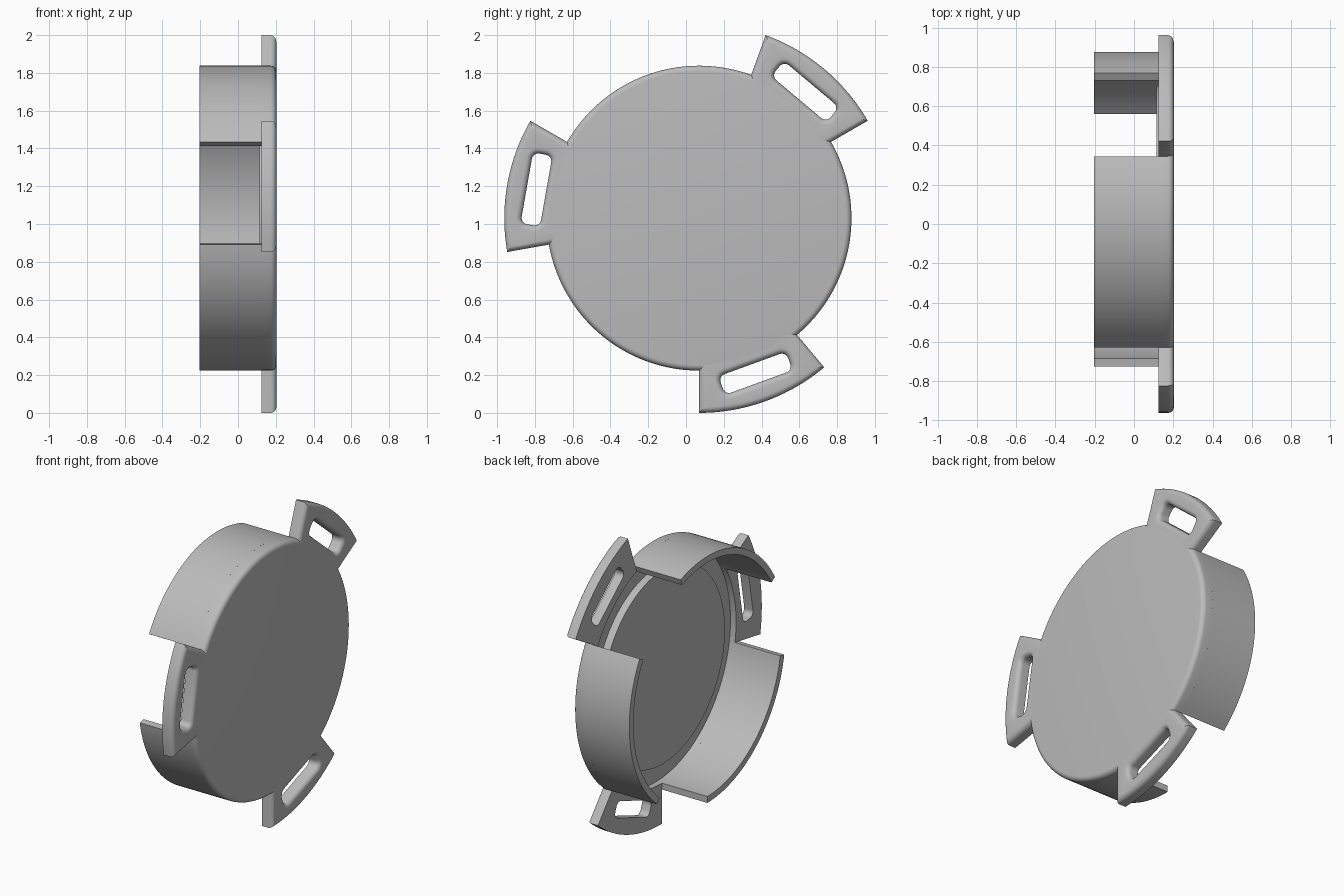
import bpy, bmesh, math

cube = bpy.data.objects.get("Cube")
if cube:
    bpy.data.objects.remove(cube, do_unlink=True)

# Shared dimensions: the lid axis runs along x
CY, CZ = 0.069, 1.031
FRONT, BACK, RIM = 0.203, -0.203, 0.125
R_TAB, R_OUT, R_IN, R_PLUG = 1.031, 0.807, 0.765, 0.635
FILLET = 0.03
TABS = (50, 170, 290)
STEPS = 6

grey = bpy.data.materials.new("plain grey")
grey.use_nodes = True
colour = (0.5, 0.5, 0.5, 1)
grey.diffuse_color = colour
grey.node_tree.nodes["Principled BSDF"].inputs["Base Color"].default_value = colour


def place(x, r, t, a):
    """Point at radius r and sideways offset t on the direction a."""
    return (x, CY + r * math.cos(a) - t * math.sin(a),
            CZ + r * math.sin(a) + t * math.cos(a))


def finish(bm, name):
    bmesh.ops.remove_doubles(bm, verts=bm.verts, dist=1e-5)
    bmesh.ops.recalc_face_normals(bm, faces=bm.faces)
    mesh = bpy.data.meshes.new(name)
    bm.to_mesh(mesh)
    bm.free()
    mesh.materials.append(grey)
    ob = bpy.data.objects.new(name, mesh)
    bpy.context.collection.objects.link(ob)
    bpy.ops.object.select_all(action='DESELECT')
    ob.select_set(True)
    bpy.context.view_layer.objects.active = ob
    bpy.ops.object.shade_smooth_by_angle(angle=math.radians(30))
    return ob


def bridge(bm, one, two):
    n = len(one)
    for i in range(n):
        j = (i + 1) % n
        bm.faces.new((one[i], one[j], two[j], two[i]))


def fillet_levels():
    """Inset and x position along the rounded front edge."""
    for i in range(STEPS + 1):
        q = math.pi / 2 * i / STEPS
        yield FILLET * (1 - math.cos(q)), FRONT - FILLET * (1 - math.sin(q))


# Round plate with raised inner plug, groove and rounded front edge
GROOVE = 0.165
profile = [(0, RIM - 0.01), (R_PLUG, RIM - 0.01), (R_PLUG, GROOVE),
           (R_IN, GROOVE), (R_IN, RIM), (R_OUT, RIM)]
profile += [(R_OUT - d, x) for d, x in fillet_levels()] + [(0, FRONT)]
bm = bmesh.new()
verts = [bm.verts.new(place(x, r, 0, 0)) for r, x in profile]
edges = [bm.edges.new(pair) for pair in zip(verts, verts[1:])]
bmesh.ops.spin(bm, geom=verts + edges, cent=(0, CY, CZ), axis=(1, 0, 0),
               angle=math.tau, steps=144, use_merge=False)
finish(bm, "round_plate")

# Three curved skirt walls between the tabs
for k, mid in enumerate(TABS):
    bm = bmesh.new()
    rings = []
    for i in range(41):
        a = math.radians(mid + 20 + 2 * i)
        rings.append([bm.verts.new(place(x, r, 0, a)) for x, r in
                      ((BACK, R_IN), (BACK, R_OUT), (RIM, R_OUT), (RIM, R_IN))])
    for one, two in zip(rings, rings[1:]):
        bridge(bm, one, two)
    bm.faces.new(rings[0])
    bm.faces.new(rings[-1])
    finish(bm, f"skirt_wall_{k + 1}")


def tab_outline(d):
    """Sector outline with its outer and side edges inset by d."""
    def arc(r):
        half = math.radians(20) - math.asin(d / r)
        return [(r * math.cos(half * s / 10), r * math.sin(half * s / 10))
                for s in range(-10, 11)]
    return arc(R_TAB - d) + arc(R_IN + 0.01)[::-1]


def slot_outline(d):
    """Rounded rectangle slot widened by d."""
    points = []
    for sr, st, start in ((1, 1, 0), (-1, 1, 90), (-1, -1, 180), (1, -1, 270)):
        for i in range(7):
            q = math.radians(start + 15 * i)
            points.append((0.874 + sr * 0.017 + (0.035 + d) * math.cos(q),
                           st * 0.155 + (0.035 + d) * math.sin(q)))
    return points


# Slotted tabs, rounded on the front side only
levels = [(0, RIM)] + list(fillet_levels())
for k, mid in enumerate(TABS):
    a = math.radians(mid)
    bm = bmesh.new()
    loops = []
    for outline in (tab_outline, slot_outline):
        stack = [[bm.verts.new(place(x, r, t, a)) for r, t in outline(d)]
                 for d, x in levels]
        for one, two in zip(stack, stack[1:]):
            bridge(bm, one, two)
        loops.append(stack)
    for end in (0, -1):
        rim = []
        for stack in loops:
            loop = stack[end]
            rim += [bm.edges.get((loop[i - 1], loop[i])) for i in range(len(loop))]
        bmesh.ops.triangle_fill(bm, edges=rim, use_beauty=True,
                                normal=(1 if end else -1, 0, 0))
    finish(bm, f"slotted_tab_{k + 1}")
